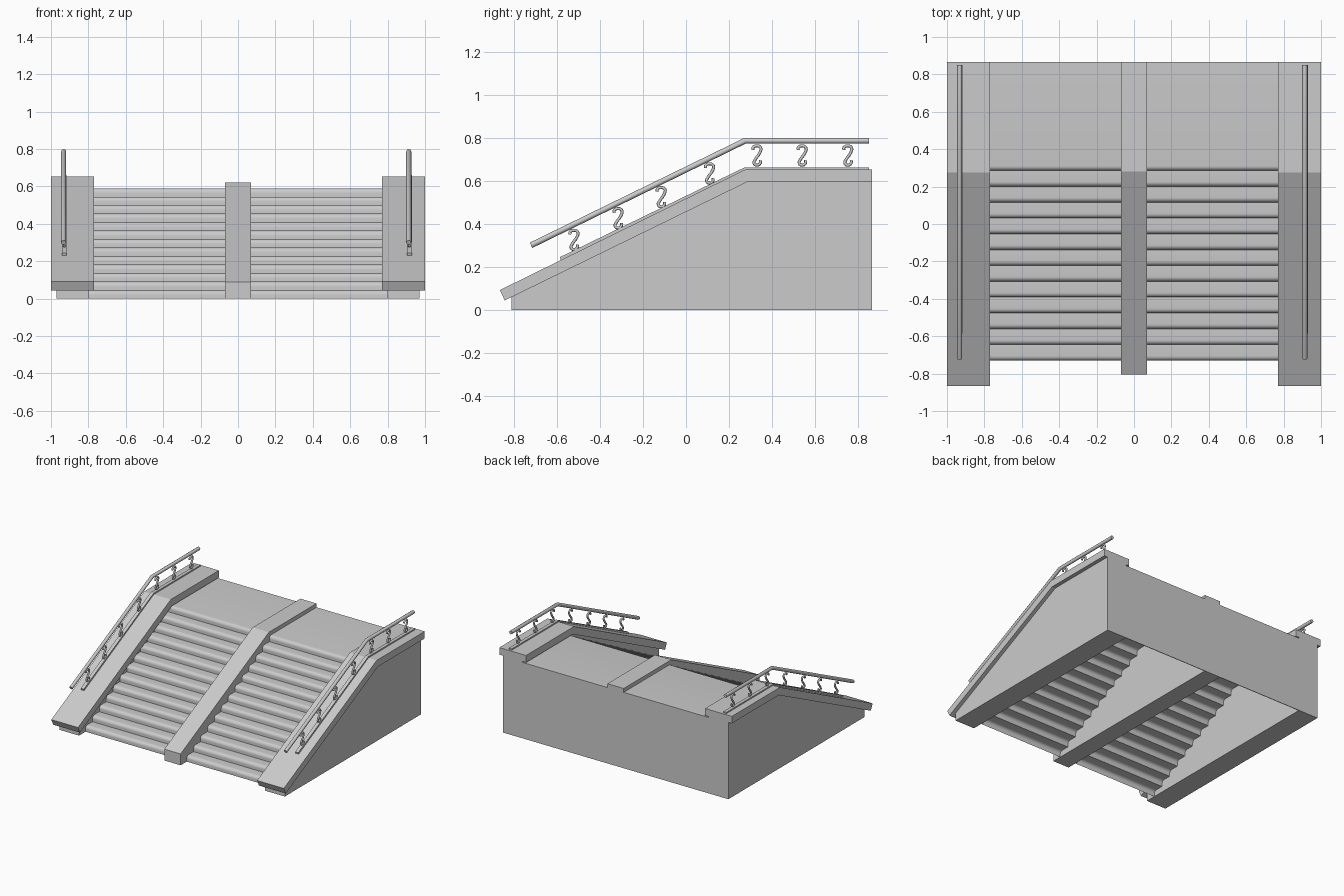
import bpy
import bmesh
import math

cube = bpy.data.objects.get("Cube")
if cube:
    bpy.data.objects.remove(cube)

# One plain stone colour for everything
stone = bpy.data.materials.new("light_grey_stone")
stone.use_nodes = True
colour = (0.6, 0.6, 0.6, 1)
stone.diffuse_color = colour
stone.node_tree.nodes["Principled BSDF"].inputs["Base Color"].default_value = colour

SLOPE = 0.49
BEND = 0.28
BACK = 0.865


def add_object(name, data):
    data.materials.append(stone)
    obj = bpy.data.objects.new(name, data)
    bpy.context.collection.objects.link(obj)
    return obj


def extrude_x(name, profile, x0, x1, closed=True):
    """Sweep a (y, z) profile from x0 to x1, capped when closed."""
    bm = bmesh.new()
    a = [bm.verts.new((x0, y, z)) for y, z in profile]
    b = [bm.verts.new((x1, y, z)) for y, z in profile]
    n = len(profile)
    for i in range(n if closed else n - 1):
        j = (i + 1) % n
        bm.faces.new((a[i], b[i], b[j], a[j]))
    if closed:
        bm.faces.new(a)
        bm.faces.new(b)
        bmesh.ops.recalc_face_normals(bm, faces=bm.faces)
    mesh = bpy.data.meshes.new(name)
    bm.to_mesh(mesh)
    bm.free()
    return add_object(name, mesh)


def tube(name, points, radius, smooth_path=False):
    """Round bar along a list of points."""
    curve = bpy.data.curves.new(name, "CURVE")
    curve.dimensions = "3D"
    curve.bevel_depth = radius
    curve.bevel_resolution = 2
    curve.use_fill_caps = True
    curve.resolution_u = 3
    if smooth_path:
        spline = curve.splines.new("BEZIER")
        spline.bezier_points.add(len(points) - 1)
        for bp, p in zip(spline.bezier_points, points):
            bp.co = p
            bp.handle_left_type = bp.handle_right_type = "AUTO"
    else:
        spline = curve.splines.new("POLY")
        spline.points.add(len(points) - 1)
        for sp, p in zip(spline.points, points):
            sp.co = (*p, 1)
    return add_object(name, curve)


def ramp(y, top):
    """Height of a line that climbs to the bend and then runs level."""
    return top - SLOPE * max(0, BEND - y)


# Stair profile: risers with rounded nosings, ending in the landing
STEPS, FRONT, NOSE = 13, -0.73, 0.025
RUN, RISE = 0.0846, 0.59 / 13
stairs = []
for i in range(STEPS):
    y, z = FRONT + i * RUN, i * RISE
    stairs.append((y, z))
    for k in range(7):
        t = math.radians(15 * k)
        stairs.append((y + NOSE * (1 - math.cos(t)),
                       z + RISE - NOSE * (1 - math.sin(t))))
stairs.append((BACK, 0.59))

# Solid walls
side_wall = [(-0.81, 0), (-0.81, ramp(-0.81, 0.6)), (BEND, 0.6), (BACK, 0.6), (BACK, 0)]
middle_wall = [(-0.805, 0), (-0.805, ramp(-0.805, 0.62)), (BEND, 0.62), (BACK, 0.62), (BACK, 0)]
extrude_x("middle_wall", middle_wall, -0.07, 0.07)

# Sloping coping with a square-cut lower end
coping = [(-0.865, 0.092), (BEND - 0.005, 0.652), (BACK, 0.652),
          (BACK, 0.597), (BEND + 0.01, 0.597), (-0.842, 0.044)]

# Thin strip under the railing
strip = [(-0.58, 0.225), (-0.586, 0.245), (0.272, 0.662), (0.85, 0.662),
         (0.85, 0.645), (0.28, 0.645)]

# Scroll shape of one baluster, as offsets in (y, z)
scroll = [(-0.018, 0.026), (-0.012, 0.019), (-0.019, 0.036), (-0.002, 0.045),
          (0.017, 0.037), (0.014, 0.015), (-0.008, -0.018), (-0.014, -0.036),
          (0.0, -0.045), (0.015, -0.035), (0.016, -0.022)]
scroll = scroll[:1] + scroll[2:]
baluster_ys = (-0.52, -0.315, -0.115, 0.11, 0.33, 0.54, 0.752)

for side, sign, rail_x in (("left", 1, 0.913), ("right", -1, -0.932)):
    def span(inner, outer):
        return sorted((sign * inner, sign * outer))

    extrude_x(side + "_wall", side_wall, *span(0.80, 0.97))
    extrude_x(side + "_coping", coping, *span(0.77, 1.0))
    extrude_x(side + "_back_panel",
              [(BACK - 0.005, 0), (BACK, 0), (BACK, 0.59), (BACK - 0.005, 0.59)],
              *span(0.07, 0.80))

    # Steps and landing
    steps = extrude_x(side + "_steps", stairs, *span(0.07, 0.80), closed=False)
    bpy.ops.object.select_all(action="DESELECT")
    steps.select_set(True)
    bpy.context.view_layer.objects.active = steps
    bpy.ops.object.shade_smooth_by_angle(angle=math.radians(30))

    # Railing
    extrude_x(side + "_rail_strip", strip, rail_x - 0.010, rail_x + 0.016)
    tube(side + "_handrail",
         [(rail_x, -0.72, 0.300), (rail_x, 0.275, 0.786), (rail_x, 0.85, 0.786)], 0.0135)
    for n, y in enumerate(baluster_ys, 1):
        mid = ramp(y, 0.717)
        tube(f"{side}_baluster_{n}",
             [(rail_x + 0.003, y + dy, mid + dz) for dy, dz in scroll], 0.007, True)
